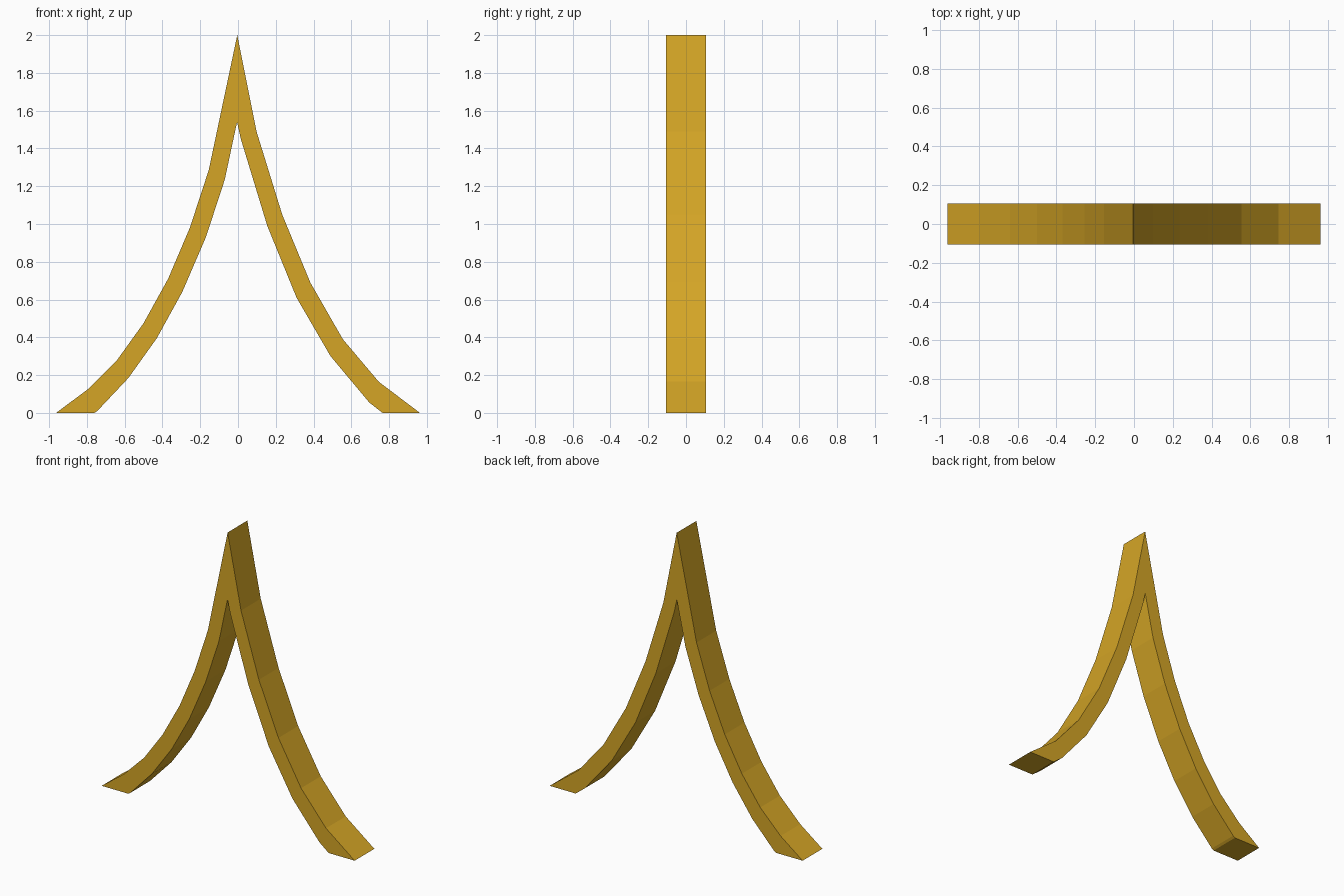
import bpy
import bmesh

cube = bpy.data.objects.get("Cube")
if cube:
    bpy.data.objects.remove(cube, do_unlink=True)

HALF_DEPTH = 0.107

# Golden material
gold = bpy.data.materials.new("golden_yellow")
gold.use_nodes = True
colour = (0.66, 0.376, 0.019, 1)
gold.diffuse_color = colour
gold.node_tree.nodes["Principled BSDF"].inputs["Base Color"].default_value = colour

# Outer and inner edges of the curved arch, each from left foot to right foot
outer = [(-0.963, 0), (-0.795, 0.125), (-0.64, 0.28), (-0.5, 0.475),
         (-0.37, 0.71), (-0.255, 0.98), (-0.155, 1.285), (-0.004, 2),
         (0.098, 1.49), (0.234, 1.05), (0.383, 0.69), (0.555, 0.39),
         (0.745, 0.165), (0.963, 0)]
inner = [(-0.76, 0), (-0.745, 0.01), (-0.58, 0.185), (-0.43, 0.395),
         (-0.295, 0.64), (-0.17, 0.93), (-0.07, 1.235), (-0.005, 1.54),
         (0.015, 1.45), (0.155, 0.99), (0.31, 0.61), (0.49, 0.3),
         (0.695, 0.055), (0.765, 0)]

# Extrude the closed profile through the depth
bm = bmesh.new()
profile = outer + inner[::-1]
front = bm.faces.new([bm.verts.new((x, -HALF_DEPTH, z)) for x, z in profile])
extruded = bmesh.ops.extrude_face_region(bm, geom=[front], use_keep_orig=True)
back = [v for v in extruded["geom"] if isinstance(v, bmesh.types.BMVert)]
bmesh.ops.translate(bm, verts=back, vec=(0, 2 * HALF_DEPTH, 0))
bmesh.ops.recalc_face_normals(bm, faces=bm.faces)

mesh = bpy.data.meshes.new("curved_arch")
bm.to_mesh(mesh)
bm.free()
mesh.materials.append(gold)
arch = bpy.data.objects.new("curved_arch", mesh)
bpy.context.collection.objects.link(arch)
